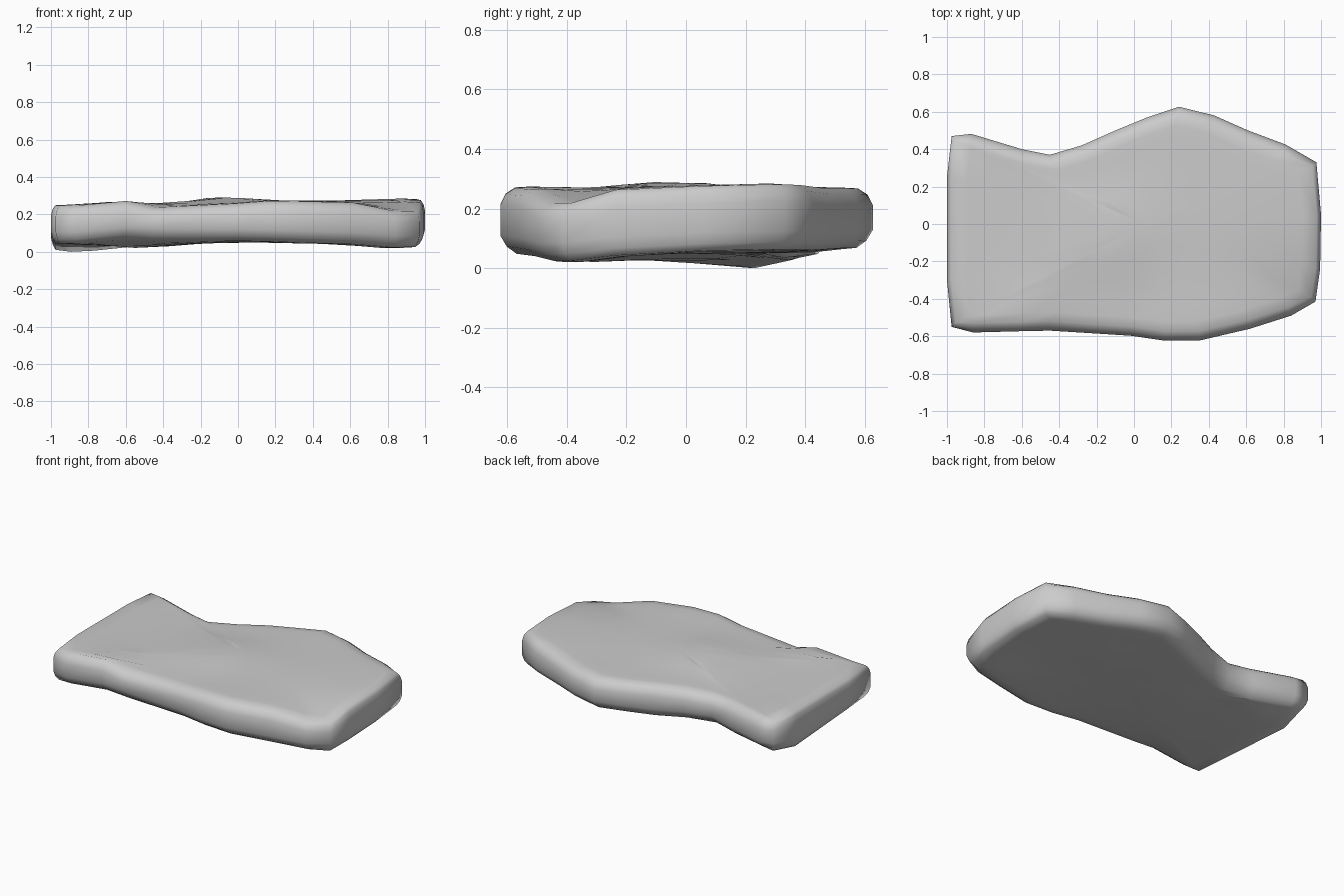
import bpy, bmesh
from mathutils import Vector

if "Cube" in bpy.data.objects:
    bpy.data.objects.remove(bpy.data.objects["Cube"])

# Slab outline seen from above, counter-clockwise
OUTLINE = [(-.975, -.55), (-.86, -.58), (-.6, -.573), (-.45, -.57), (-.02, -.597),
           (.16, -.623), (.35, -.623), (.62, -.56), (.84, -.49), (.97, -.415),
           (.995, -.24), (1, .05), (.975, .33), (.81, .425), (.61, .5), (.43, .58),
           (.24, .627), (.07, .57), (-.1, .5), (-.28, .42), (-.45, .37), (-.6, .4),
           (-.87, .482), (-.975, .47), (-1, .25), (-1, -.3)]

# Uneven heights of the upper and lower faces: (x, y, z)
TOP = [(-.95, -.5, .25), (-.6, -.53, .275), (-.45, -.53, .24), (-.1, -.55, .26),
       (.2, -.57, .275), (.6, -.5, .267), (.9, -.43, .22), (.96, -.1, .28),
       (.94, .3, .285), (.4, .53, .272), (-.08, -.06, .29), (-.1, .45, .265),
       (-.45, .34, .243), (-.93, .44, .252), (-.96, 0, .25), (.4, 0, .275), (-.5, 0, .25)]
BOTTOM = [(-.93, -.5, .04), (-.6, -.55, .065), (-.6, -.35, .02), (0, -.55, .055),
          (.4, -.57, .045), (.85, -.44, .02), (.97, 0, .055), (.92, .3, .06),
          (.3, .56, .065), (-.3, .38, .055), (-.9, .44, .045), (-.88, .21, 0),
          (-.97, -.1, .05), (0, 0, .05), (.5, 0, .05), (-.5, 0, .025)]


def height(points, x, y):
    """Blend the sample heights by distance."""
    total = weight = 0
    for px, py, pz in points:
        w = 1 / ((x - px) ** 2 + (y - py) ** 2 + .0008) ** 1.5
        total += w * pz
        weight += w
    return total / weight


def inset(amount):
    """Move the outline inward along its normals, less at the ends."""
    pts = []
    for i, p in enumerate(OUTLINE):
        a, b = Vector(OUTLINE[i - 1]), Vector(OUTLINE[(i + 1) % len(OUTLINE)])
        t = (b - a).normalized()
        n = Vector((-t.y * (1 - .4 * abs(t.y)), t.x))
        n.x *= .75
        pts.append(Vector(p) + n * amount)
    return pts


def shrink(factor):
    c = Vector((.05, 0))
    return [c + (p - c) * factor for p in inset(.055)]


bm = bmesh.new()


def ring(pts, points, lift):
    return [bm.verts.new((p.x, p.y, height(points, p.x, p.y) + lift)) for p in pts]


# Rings from the middle of the underside, round the rim, to the middle of the top
scales = [.2, .4, .6, .8, .92]
rings = [ring(shrink(s), BOTTOM, 0) for s in scales]
rings += [ring(inset(.055), BOTTOM, .004), ring(inset(.022), BOTTOM, .028),
          ring(inset(0), BOTTOM, .065), ring(inset(0), TOP, -.06),
          ring(inset(.018), TOP, -.024), ring(inset(.05), TOP, -.003)]
rings += [ring(shrink(s), TOP, 0) for s in reversed(scales)]

n = len(OUTLINE)
for low, high in zip(rings, rings[1:]):
    for i in range(n):
        j = (i + 1) % n
        bm.faces.new((low[i], low[j], high[j], high[i]))

# Close both centres with fans
for loop, points in ((rings[0], BOTTOM), (rings[-1], TOP)):
    mid = bm.verts.new((.05, 0, height(points, .05, 0)))
    for i in range(n):
        bm.faces.new((loop[i], loop[(i + 1) % n], mid))
bmesh.ops.recalc_face_normals(bm, faces=bm.faces)

# Stand the slab on the ground
low = min(v.co.z for v in bm.verts)
for v in bm.verts:
    v.co.z -= low
for f in bm.faces:
    f.smooth = True

mesh = bpy.data.meshes.new("stone_slab")
bm.to_mesh(mesh)
bm.free()
slab = bpy.data.objects.new("stone_slab", mesh)
bpy.context.collection.objects.link(slab)
